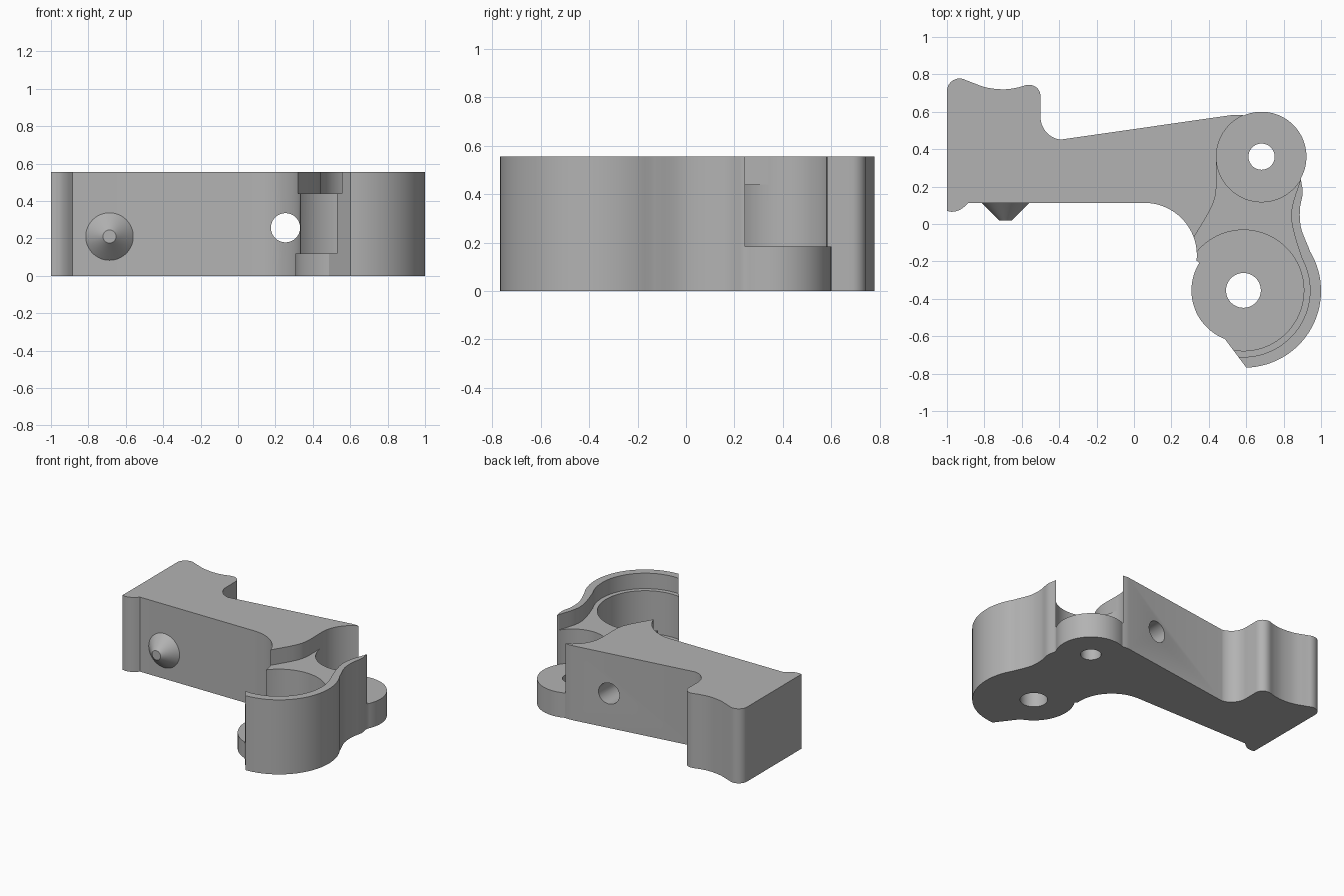
import bpy, bmesh, math
from mathutils import Vector

cube = bpy.data.objects.get("Cube")
if cube:
    bpy.data.objects.remove(cube, do_unlink=True)

HEIGHT, LEDGE, FLOOR, SEAT = 0.555, 0.44, 0.12, 0.185
BIG = (0.585, -0.355)      # large pocket centre
SMALL = (0.682, 0.36)      # small pivot centre

grey = bpy.data.materials.new("plain grey")
grey.use_nodes = True
grey.diffuse_color = (0.45, 0.45, 0.45, 1)
grey.node_tree.nodes["Principled BSDF"].inputs["Base Color"].default_value = (0.45, 0.45, 0.45, 1)


def arc(centre, r, a0, a1, step=4):
    n = max(2, round(abs(a1 - a0) / step))
    angles = [math.radians(a0 + (a1 - a0) * i / n) for i in range(n + 1)]
    return [(centre[0] + r * math.cos(a), centre[1] + r * math.sin(a)) for a in angles]


def spline(points, n=6):
    """Smooth curve through the points."""
    p = [Vector(q) for q in points]
    p = [2 * p[0] - p[1]] + p + [2 * p[-1] - p[-2]]
    out = []
    for a, b, c, d in zip(p, p[1:], p[2:], p[3:]):
        for i in range(n):
            t = i / n
            out.append(tuple(0.5 * (2 * b + (c - a) * t + (2 * a - 5 * b + 4 * c - d) * t * t
                                    + (3 * b - a - 3 * c + d) * t ** 3)))
    return out + [tuple(points[-1])]


def prism(name, outline, z0, z1):
    clean = [p for i, p in enumerate(outline)
             if (Vector(p) - Vector(outline[i - 1])).length > 0.001]
    bm = bmesh.new()
    face = bm.faces.new([bm.verts.new((x, y, z0)) for x, y in clean])
    top = bmesh.ops.extrude_face_region(bm, geom=[face])["geom"]
    bmesh.ops.translate(bm, vec=(0, 0, z1 - z0),
                        verts=[v for v in top if isinstance(v, bmesh.types.BMVert)])
    bmesh.ops.recalc_face_normals(bm, faces=bm.faces)
    mesh = bpy.data.meshes.new(name)
    bm.to_mesh(mesh)
    bm.free()
    obj = bpy.data.objects.new(name, mesh)
    bpy.context.collection.objects.link(obj)
    mesh.materials.append(grey)
    return obj


def disc(name, centre, r, z0, z1):
    return prism(name, arc(centre, r, 0, 360)[:-1], z0, z1)


def activate(obj):
    bpy.ops.object.select_all(action='DESELECT')
    obj.select_set(True)
    bpy.context.view_layer.objects.active = obj


def cut(obj, cutter):
    cutter.hide_render = True
    mod = obj.modifiers.new("cut", 'BOOLEAN')
    mod.operation, mod.solver, mod.object = 'DIFFERENCE', 'EXACT', cutter
    activate(obj)
    bpy.ops.object.modifier_apply(modifier=mod.name)
    bpy.data.objects.remove(cutter, do_unlink=True)


# Outline of the whole bracket, clockwise from the front left corner
outline = [(-1, 0.07)]
outline += arc((-0.932, 0.71), 0.068, 180, 60, 10)
outline += spline([(-0.87, 0.758), (-0.79, 0.73), (-0.7, 0.72), (-0.63, 0.728), (-0.575, 0.743)])
outline += arc((-0.56, 0.684), 0.06, 90, 0, 10)
outline += arc((-0.377, 0.573), 0.123, 180, 262, 6)
outline += [(0.535, 0.584), (0.56, 0.584)]
outline += arc(SMALL, 0.24, 113, -28)
outline += spline([(0.893, 0.235), (0.902, 0.165), (0.887, 0.08), (0.893, -0.02), (0.935, -0.13)])
outline += arc((0.59, -0.358), 0.41, 31, -88.5)
outline += arc(BIG, 0.278, 249, 148)
outline += arc((0.056, -0.167), 0.28, -6, 90)
outline += spline([(-0.885, 0.112), (-0.915, 0.086), (-0.945, 0.07), (-0.975, 0.065)])
body = prism("bracket_body", outline, 0, HEIGHT)

# Stepped pocket, pivot recess and the shallow channel joining them
cut(body, disc("pocket_cutter", BIG, 0.323, FLOOR, 0.7))
cut(body, disc("pocket_step_cutter", BIG, 0.356, LEDGE, 0.7))
cut(body, disc("pivot_recess_cutter", SMALL, 0.2415, SEAT, 0.7))
channel = spline([(0.44, 0.34), (0.44, 0.19), (0.414, 0.09), (0.318, -0.076)])
channel += [(0.25, -0.2), (0.5, -0.4)]
channel += spline([(0.9, -0.19), (0.864, -0.08), (0.842, 0.02), (0.848, 0.105), (0.888, 0.23)])
channel += [(0.7, 0.36)]
cut(body, prism("channel_cutter", channel, LEDGE, 0.69))

# Pivot holes and the cross hole through the arm
cut(body, disc("large_hole_cutter", BIG, 0.093, -0.1, 0.7))
cut(body, disc("small_hole_cutter", SMALL, 0.07, -0.1, 0.7))
cross = disc("cross_hole_cutter", (0, 0), 0.078, -0.75, 0.15)
cross.rotation_euler = (math.pi / 2, 0, 0)
cross.location = (0.254, 0, 0.257)
cut(body, cross)

# Conical locating stud on the front face
bpy.ops.mesh.primitive_cone_add(vertices=64, radius1=0.127, radius2=0.035, depth=0.092,
                                location=(-0.687, 0.066, 0.21), rotation=(math.pi / 2, 0, 0))
stud = bpy.context.object
stud.name = "locating_stud"
stud.data.materials.append(grey)

for obj in (body, stud):
    activate(obj)
    bpy.ops.object.shade_smooth_by_angle(angle=math.radians(25))
